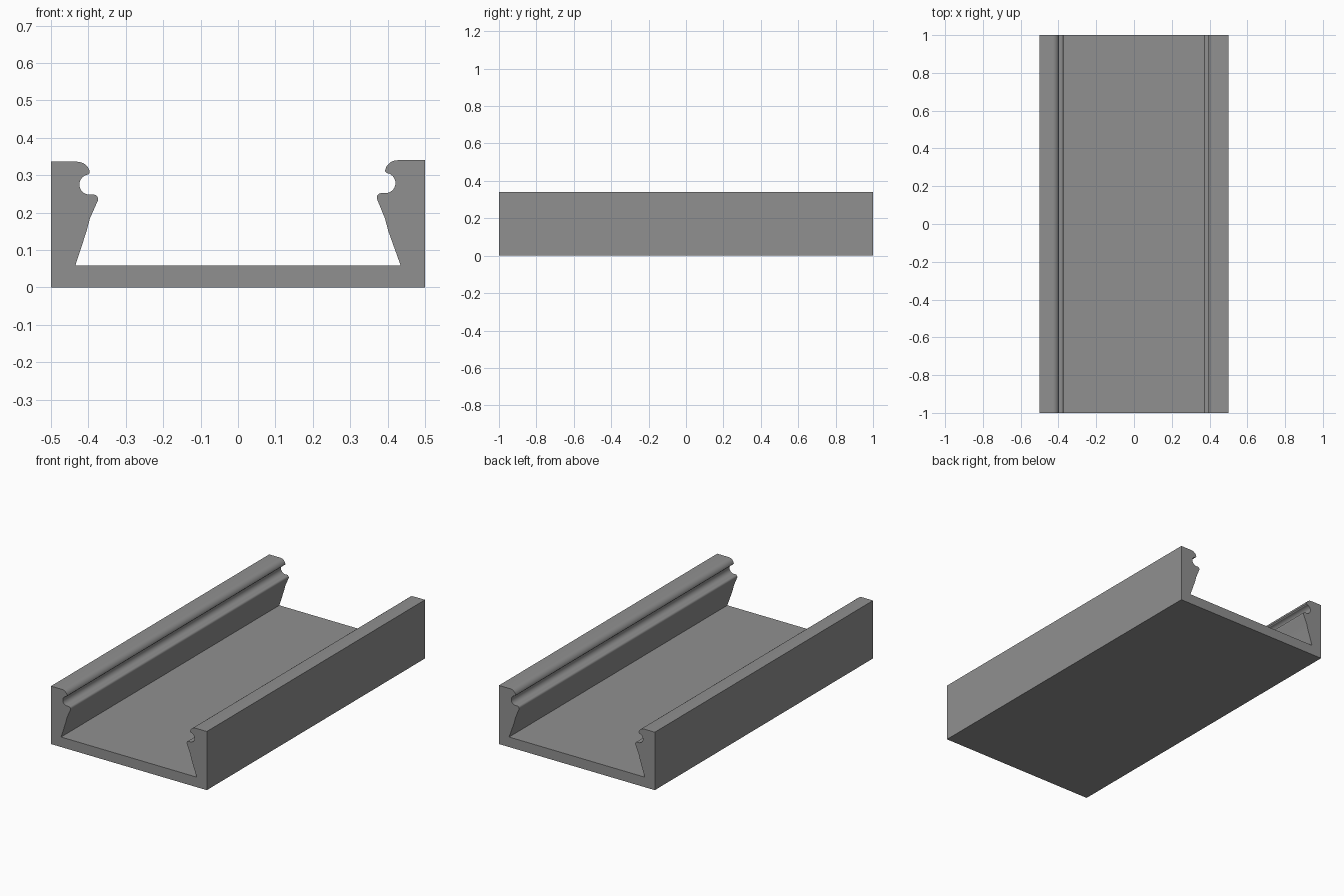
import bpy, bmesh, math

if "Cube" in bpy.data.objects:
    bpy.data.objects.remove(bpy.data.objects["Cube"])

FLOOR = 0.058          # thickness of the base plate
HALF_LENGTH = 1.0


def arc(cx, cz, rx, rz, start, end, steps):
    """Points on an elliptical arc, angles in degrees."""
    pts = []
    for i in range(steps + 1):
        a = math.radians(start + (end - start) * i / steps)
        pts.append((cx + rx * math.cos(a), cz + rz * math.sin(a)))
    return pts


def wall(dx, dz):
    """Right wall section from the outer top corner down to the floor corner."""
    pts = [(0.5, 0.34 + dz)]
    pts += arc(0.427 + dx, 0.308 + dz, 0.034, 0.032, 90, 175, 8)    # rounded lip
    pts += arc(0.394 + dx, 0.279 + dz, 0.027, 0.027, 82, -90, 14)   # snap groove
    pts += arc(0.383 + dx, 0.240 + dz, 0.012, 0.012, 90, 202, 8)    # rounded rib
    pts += [(0.393 + dx, 0.184), (0.402 + dx, 0.150), (0.435, FLOOR)]
    return pts


# Cross-section of the channel, the left wall sitting slightly lower
right = wall(0, 0)
left = [(-x, z) for x, z in wall(0.003, -0.004)]
profile = [(-0.5, 0), (0.5, 0)] + right + left[::-1]

# Extrude the section along its length
bm = bmesh.new()
face = bm.faces.new([bm.verts.new((x, -HALF_LENGTH, z)) for x, z in profile])
new = bmesh.ops.extrude_face_region(bm, geom=[face], use_keep_orig=True)["geom"]
bmesh.ops.translate(bm, vec=(0, 2 * HALF_LENGTH, 0),
                    verts=[v for v in new if isinstance(v, bmesh.types.BMVert)])
bmesh.ops.recalc_face_normals(bm, faces=bm.faces)
mesh = bpy.data.meshes.new("channel_profile")
bm.to_mesh(mesh)
bm.free()

channel = bpy.data.objects.new("channel_profile", mesh)
bpy.context.collection.objects.link(channel)

# Plain grey finish
grey = bpy.data.materials.new("grey")
grey.diffuse_color = (0.28, 0.28, 0.28, 1)
grey.use_nodes = True
grey.node_tree.nodes["Principled BSDF"].inputs["Base Color"].default_value = grey.diffuse_color
mesh.materials.append(grey)

# Smooth the rounded lip, groove and rib, keep corners sharp
bpy.context.view_layer.objects.active = channel
channel.select_set(True)
bpy.ops.object.shade_smooth_by_angle(angle=math.radians(30))
